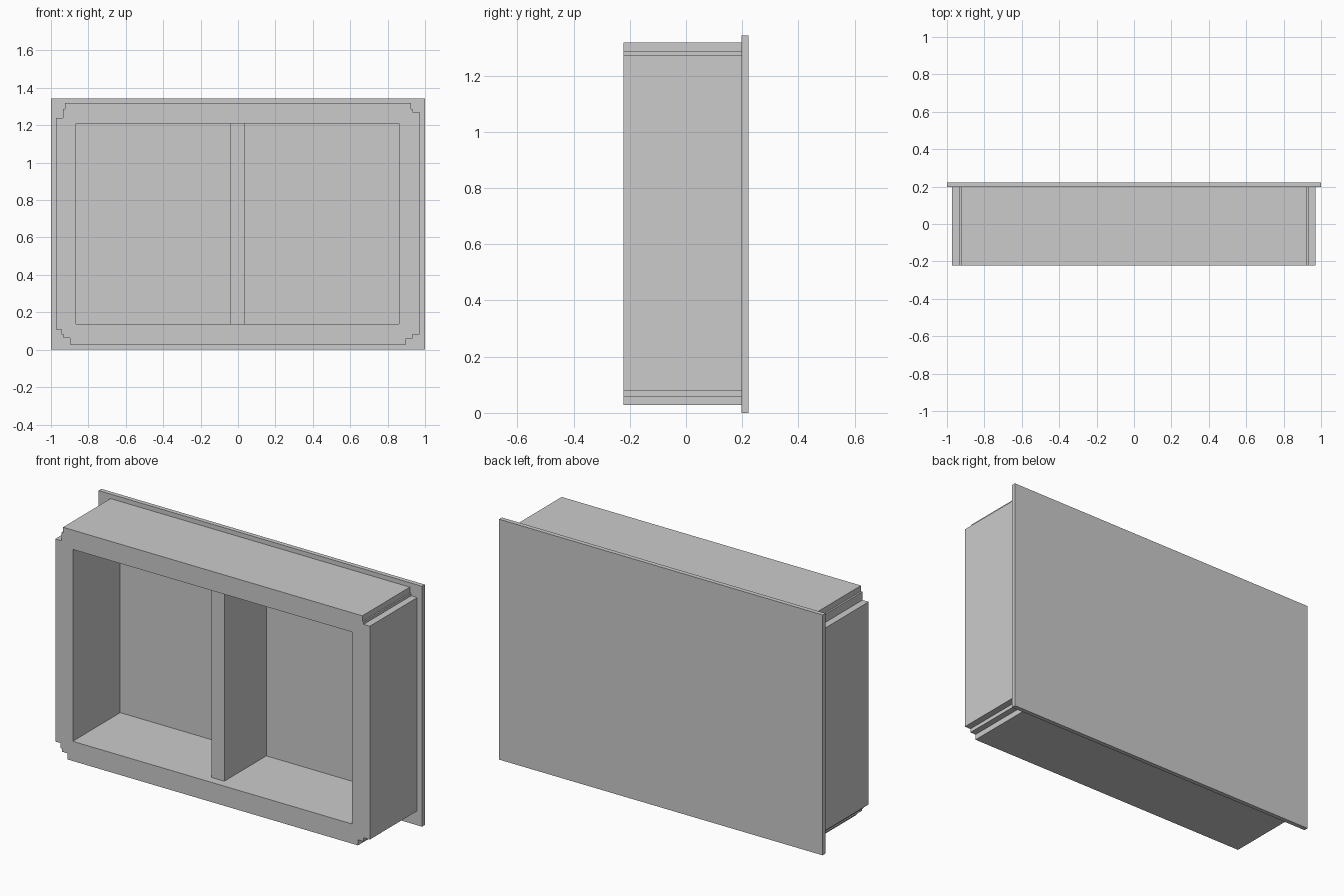
import bpy
import bmesh

if "Cube" in bpy.data.objects:
    bpy.data.objects.remove(bpy.data.objects["Cube"])

FRONT, SEAM, BACK = -0.222, 0.197, 0.222


def finish(name, bm):
    bmesh.ops.recalc_face_normals(bm, faces=bm.faces)
    mesh = bpy.data.meshes.new(name)
    bm.to_mesh(mesh)
    bm.free()
    obj = bpy.data.objects.new(name, mesh)
    bpy.context.collection.objects.link(obj)
    return obj


def extruded(name, loops, y0, y1):
    """Fill x/z outlines (later loops are holes) and extrude along y."""
    bm = bmesh.new()
    edges = []
    for pts in loops:
        vs = [bm.verts.new((x, y0, z)) for x, z in pts]
        edges += [bm.edges.new((vs[i - 1], vs[i])) for i in range(len(vs))]
    bmesh.ops.triangle_fill(bm, edges=edges, use_beauty=True, normal=(0, -1, 0))
    ext = bmesh.ops.extrude_face_region(bm, geom=bm.faces[:], use_keep_orig=True)
    moved = [v for v in ext["geom"] if isinstance(v, bmesh.types.BMVert)]
    bmesh.ops.translate(bm, verts=moved, vec=(0, y1 - y0, 0))
    bmesh.ops.dissolve_limit(bm, angle_limit=0.01, verts=bm.verts[:], edges=bm.edges[:])
    return finish(name, bm)


def rect(x0, x1, z0, z1):
    return [(x0, z0), (x1, z0), (x1, z1), (x0, z1)]


# Frame with stepped notches at its corners and a rectangular opening
outline = [
    (-0.897, 0.028), (0.897, 0.028),                                       # bottom
    (0.897, 0.059), (0.932, 0.059), (0.932, 0.08), (0.97, 0.08),           # lower right
    (0.97, 1.272), (0.932, 1.272), (0.932, 1.286), (0.924, 1.286),         # upper right
    (0.924, 1.318), (-0.926, 1.318),                                       # top
    (-0.926, 1.286), (-0.936, 1.286), (-0.936, 1.24), (-0.974, 1.24),      # upper left
    (-0.974, 0.108), (-0.943, 0.108), (-0.943, 0.08), (-0.933, 0.08),      # lower left
    (-0.933, 0.062), (-0.897, 0.062),
]
extruded("frame", [outline, rect(-0.866, 0.86, 0.138, 1.21)], FRONT, SEAM)

# Back panel overhanging the frame
extruded("back_panel", [rect(-1, 1, 0, 1.343)], SEAM, BACK)

# Central divider, set slightly back from the front
extruded("divider", [rect(-0.042, 0.037, 0.138, 1.21)], -0.174, SEAM)
